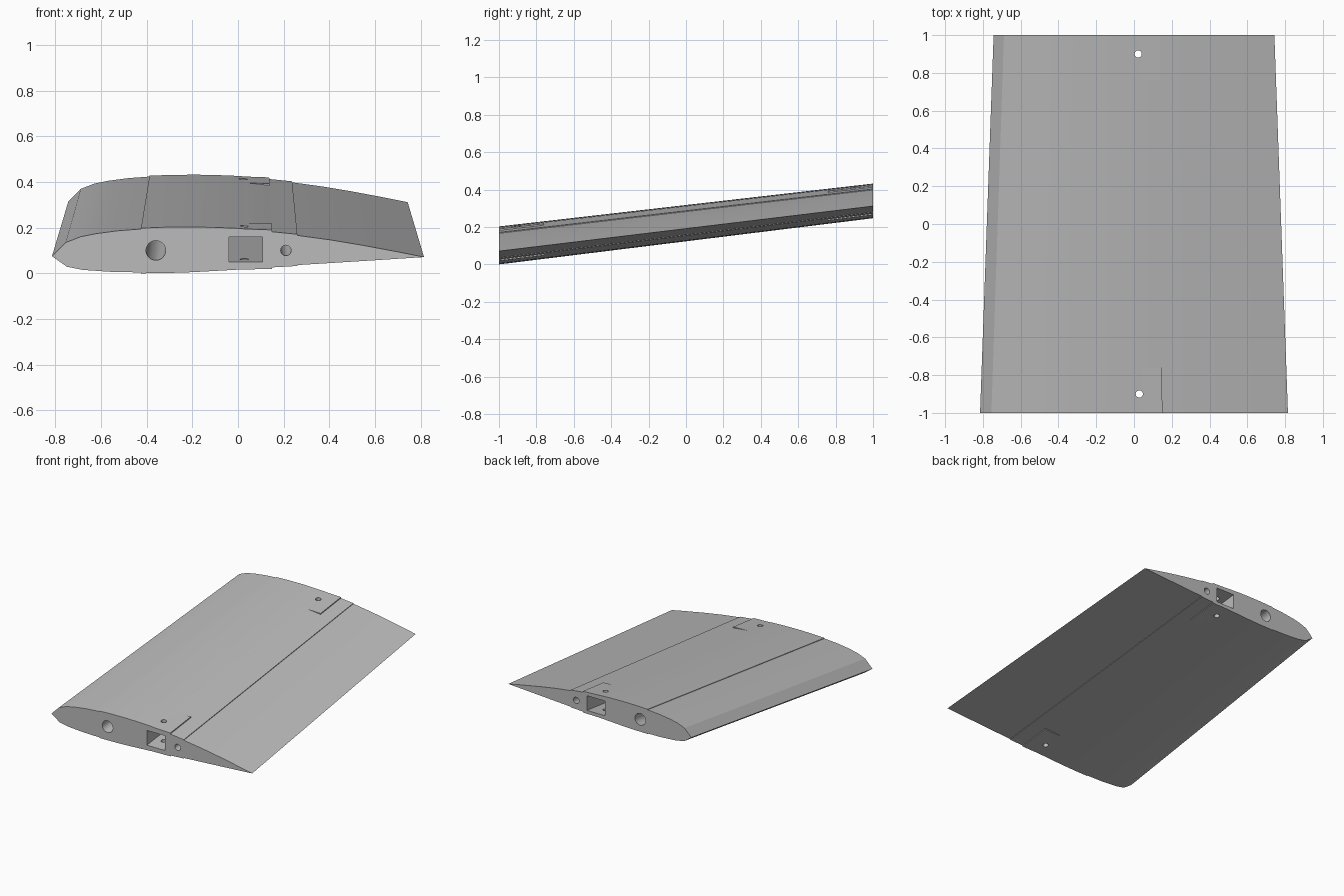
import bpy
import bmesh
import math

if "Cube" in bpy.data.objects:
    bpy.data.objects.remove(bpy.data.objects["Cube"], do_unlink=True)

TAPER = 0.088   # loss of chord from root to tip
RISE = 0.247    # dihedral lift of the tip

grey = bpy.data.materials.new("plain_grey")
grey.use_nodes = True
COLOUR = (0.5, 0.5, 0.5, 1)
grey.diffuse_color = COLOUR
grey.node_tree.nodes["Principled BSDF"].inputs["Base Color"].default_value = COLOUR


def station(x, z, y):
    """Place a root section point at span position y."""
    t = (y + 1) / 2
    s = 1 - TAPER * t
    return x * s, y, z * s + RISE * t


def loft(name, profile, y0, y1, place=station):
    """Closed solid between two copies of a section."""
    bm = bmesh.new()
    rings = [[bm.verts.new(place(x, z, y)) for x, z in profile] for y in (y0, y1)]
    n = len(profile)
    for i in range(n):
        j = (i + 1) % n
        bm.faces.new((rings[0][i], rings[0][j], rings[1][j], rings[1][i]))
    for ring in rings:
        bm.faces.new(ring)
    bmesh.ops.recalc_face_normals(bm, faces=bm.faces)
    mesh = bpy.data.meshes.new(name)
    bm.to_mesh(mesh)
    bm.free()
    mesh.materials.append(grey)
    obj = bpy.data.objects.new(name, mesh)
    bpy.context.collection.objects.link(obj)
    return obj


def combine(target, other, operation):
    mod = target.modifiers.new(operation.lower(), 'BOOLEAN')
    mod.operation = operation
    mod.solver = 'EXACT'
    mod.object = other
    bpy.context.view_layer.objects.active = target
    bpy.ops.object.modifier_apply(modifier=mod.name)
    bpy.data.objects.remove(other, do_unlink=True)


def spar_hole(name, cx, cz, outline):
    """Constant-size channel that follows the span line of (cx, cz)."""
    def place(x, z, y):
        px, py, pz = station(cx, cz, y)
        return px + x, py, pz + z
    combine(wing, loft(name, outline, -1.1, 1.1, place), 'DIFFERENCE')


def circle(r, n=32):
    return [(r * math.cos(2 * math.pi * i / n), r * math.sin(2 * math.pi * i / n))
            for i in range(n)]


# Wing section: the middle skin stands slightly proud of nose and tail
upper = [(-0.815, 0.075), (-0.755, 0.135), (-0.69, 0.160), (-0.62, 0.174),
         (-0.53, 0.186), (-0.425, 0.194), (-0.425, 0.198), (-0.32, 0.202),
         (-0.2, 0.203), (-0.1, 0.201), (0, 0.197), (0.08, 0.190), (0.15, 0.182),
         (0.26, 0.171), (0.26, 0.166), (0.4, 0.147), (0.55, 0.122), (0.7, 0.094)]
lower = [(0.815, 0.071), (0.55, 0.054), (0.26, 0.036), (0.26, 0.032),
         (0.15, 0.026), (0, 0.016), (-0.2, 0.005), (-0.32, 0.001),
         (-0.425, 0), (-0.425, 0.004), (-0.55, 0.006), (-0.68, 0.015),
         (-0.75, 0.029)]
wing = loft("wing_section", upper + lower, -1, 1)

# Flat mounting pads above and below, at both ends
pads = [[(0.02, 0.175), (0.02, 0.1945), (0.15, 0.190), (0.15, 0.175)],
        [(0.0, 0.035), (0.0, 0.0165), (0.15, 0.019), (0.15, 0.035)]]
for pad in pads:
    for y0, y1 in ((-1, -0.76), (0.76, 1)):
        combine(wing, loft("mounting_pad", pad, y0, y1), 'UNION')

# Channels along the span: front tube, square spar and rear pin
spar_hole("front_tube_hole", -0.36, 0.10, circle(0.043))
spar_hole("square_spar_hole", 0.034, 0.104,
          [(sx * 0.074, sz * 0.054) for sx, sz in ((-1, -1), (1, -1), (1, 1), (-1, 1))])
spar_hole("rear_pin_hole", 0.21, 0.10, circle(0.023))

# Upright bolt holes through the spar near each end
for x, y in ((0.028, -0.9), (0.022, 0.9)):
    bpy.ops.mesh.primitive_cylinder_add(vertices=32, radius=0.019, depth=2,
                                        location=(x, y, 0))
    combine(wing, bpy.context.object, 'DIFFERENCE')

# Soft skin with crisp panel steps
bpy.ops.object.select_all(action='DESELECT')
wing.select_set(True)
bpy.context.view_layer.objects.active = wing
bpy.ops.object.shade_smooth_by_angle(angle=math.radians(15))
